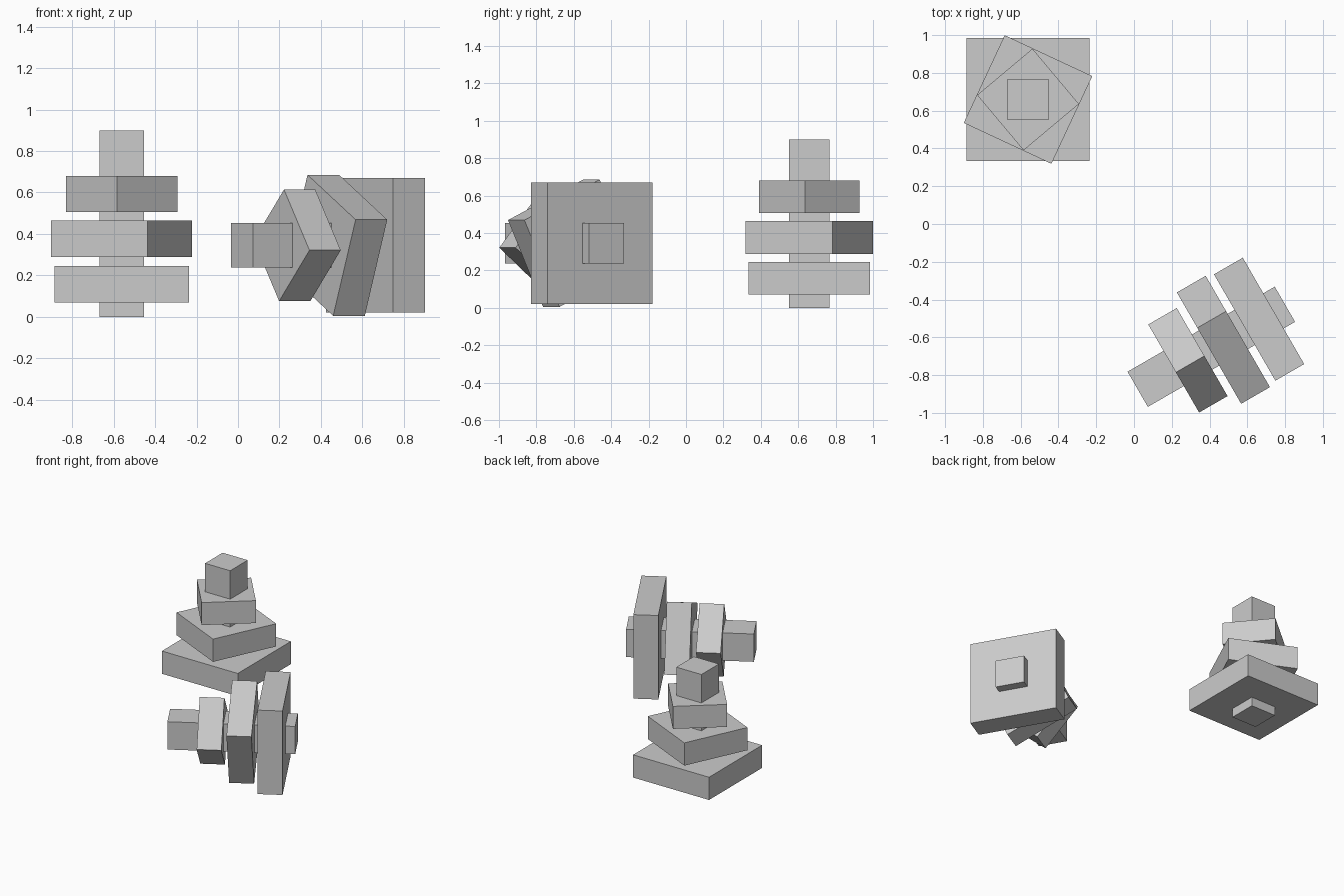
import bpy
from math import radians, cos, sin
from mathutils import Matrix, Vector

if "Cube" in bpy.data.objects:
    bpy.data.objects.remove(bpy.data.objects["Cube"])

grey = bpy.data.materials.new("plain grey")
grey.diffuse_color = (0.6, 0.6, 0.6, 1)
grey.use_nodes = True
grey.node_tree.nodes["Principled BSDF"].inputs["Base Color"].default_value = grey.diffuse_color

# Name, side length, bottom, top, twist in degrees about the stack axis
PARTS = [
    ("stem", 0.215, 0.0, 0.90, 0),
    ("large_slab", 0.65, 0.07, 0.246, 0),
    ("middle_slab", 0.512, 0.288, 0.464, -25),
    ("small_slab", 0.382, 0.506, 0.68, -50),
]


def box(name, side, bottom, top, twist, frame):
    bpy.ops.mesh.primitive_cube_add(size=1)
    ob = bpy.context.object
    ob.name = name
    ob.data.transform(Matrix.Diagonal((side, side, top - bottom, 1)))
    ob.matrix_world = (frame @ Matrix.Translation((0, 0, (bottom + top) / 2))
                       @ Matrix.Rotation(radians(twist), 4, 'Z'))
    ob.data.materials.append(grey)


def stack(prefix, frame):
    for name, *dims in PARTS:
        box(prefix + "_" + name, *dims, frame)


# Upright stack
stack("standing", Matrix.Translation((-0.561, 0.659, 0)))

# Same stack tipped on its side, its tip pointing front left
a = radians(30)
across = Vector((sin(a), -cos(a), 0))
up = Vector((0, 0, 1))
axis = across.cross(up)
tipped = Matrix((across, up, axis)).transposed().to_4x4()
stack("lying", Matrix.Translation((0.799, -0.425, 0.345)) @ tipped)
